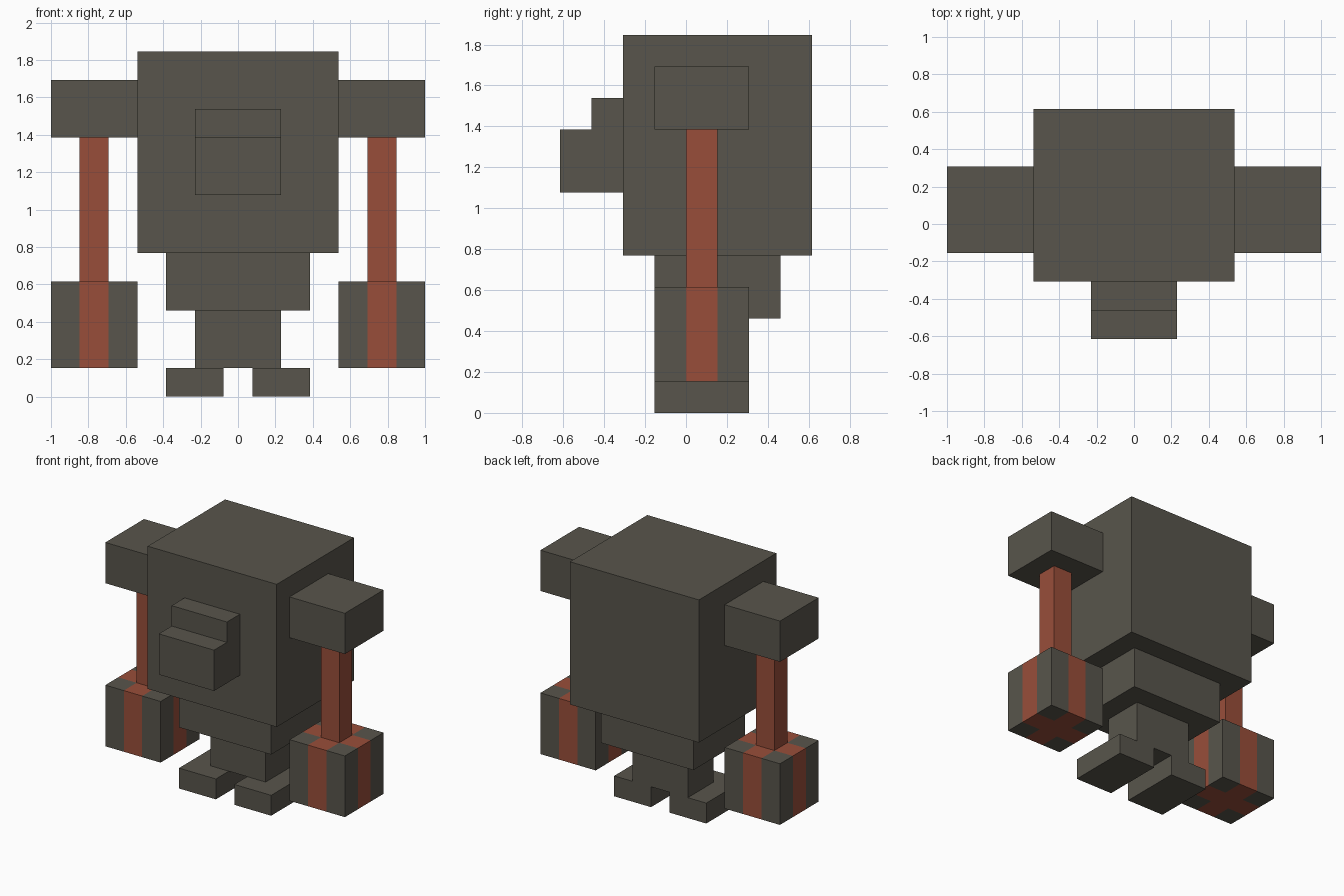
import bpy, bmesh
from mathutils import Vector

U = 1 / 13  # one block unit

cube = bpy.data.objects.get("Cube")
if cube:
    bpy.data.objects.remove(cube, do_unlink=True)


def make_material(name, colour):
    mat = bpy.data.materials.new(name)
    mat.use_nodes = True
    mat.diffuse_color = colour
    mat.node_tree.nodes["Principled BSDF"].inputs["Base Color"].default_value = colour
    return mat


stone = make_material("grey brown stone", (0.098, 0.091, 0.072, 1))
clay = make_material("rust red", (0.318, 0.076, 0.042, 1))


def box(name, x, y, z, mats, banded=False):
    """Box from (min, max) ranges in block units, optionally with crossed red bands."""
    lo, hi = Vector((x[0], y[0], z[0])), Vector((x[1], y[1], z[1]))
    centre, size = (lo + hi) / 2, hi - lo
    bm = bmesh.new()
    bmesh.ops.create_cube(bm, size=1)
    bmesh.ops.scale(bm, vec=size, verts=bm.verts)
    if banded:
        for axis in (Vector((1, 0, 0)), Vector((0, 1, 0))):
            for side in (-1, 1):
                bmesh.ops.bisect_plane(bm, geom=bm.verts[:] + bm.edges[:] + bm.faces[:],
                                       plane_co=axis * side, plane_no=axis)
        for f in bm.faces:
            c = f.calc_center_median()
            f.material_index = int(abs(c.x) < 0.99 or abs(c.y) < 0.99)
    bmesh.ops.scale(bm, vec=(U, U, U), verts=bm.verts)
    mesh = bpy.data.meshes.new(name)
    bm.to_mesh(mesh)
    bm.free()
    for m in mats:
        mesh.materials.append(m)
    obj = bpy.data.objects.new(name, mesh)
    obj.location = centre * U
    bpy.context.collection.objects.link(obj)
    return obj


# Central parts
box("torso", (-7, 7), (-4, 8), (10, 24), [stone])
box("head", (-3, 3), (-8, -4), (14, 18), [stone])
box("brow", (-3, 3), (-6, -4), (18, 20), [stone])
box("hips", (-5, 5), (-2, 6), (6, 10), [stone])
box("waist", (-3, 3), (0, 4), (2, 6), [stone])

# Paired parts
for side, s in (("left", 1), ("right", -1)):
    def span(a, b):
        return tuple(sorted((a * s, b * s)))
    box(side + "_shoulder", span(7, 13), (-2, 4), (18, 22), [stone])
    box(side + "_arm", span(9, 11), (0, 2), (8, 18), [clay])
    box(side + "_fist", span(7, 13), (-2, 4), (2, 8), [stone, clay], banded=True)
    box(side + "_foot", span(1, 5), (-2, 4), (0, 2), [stone])
